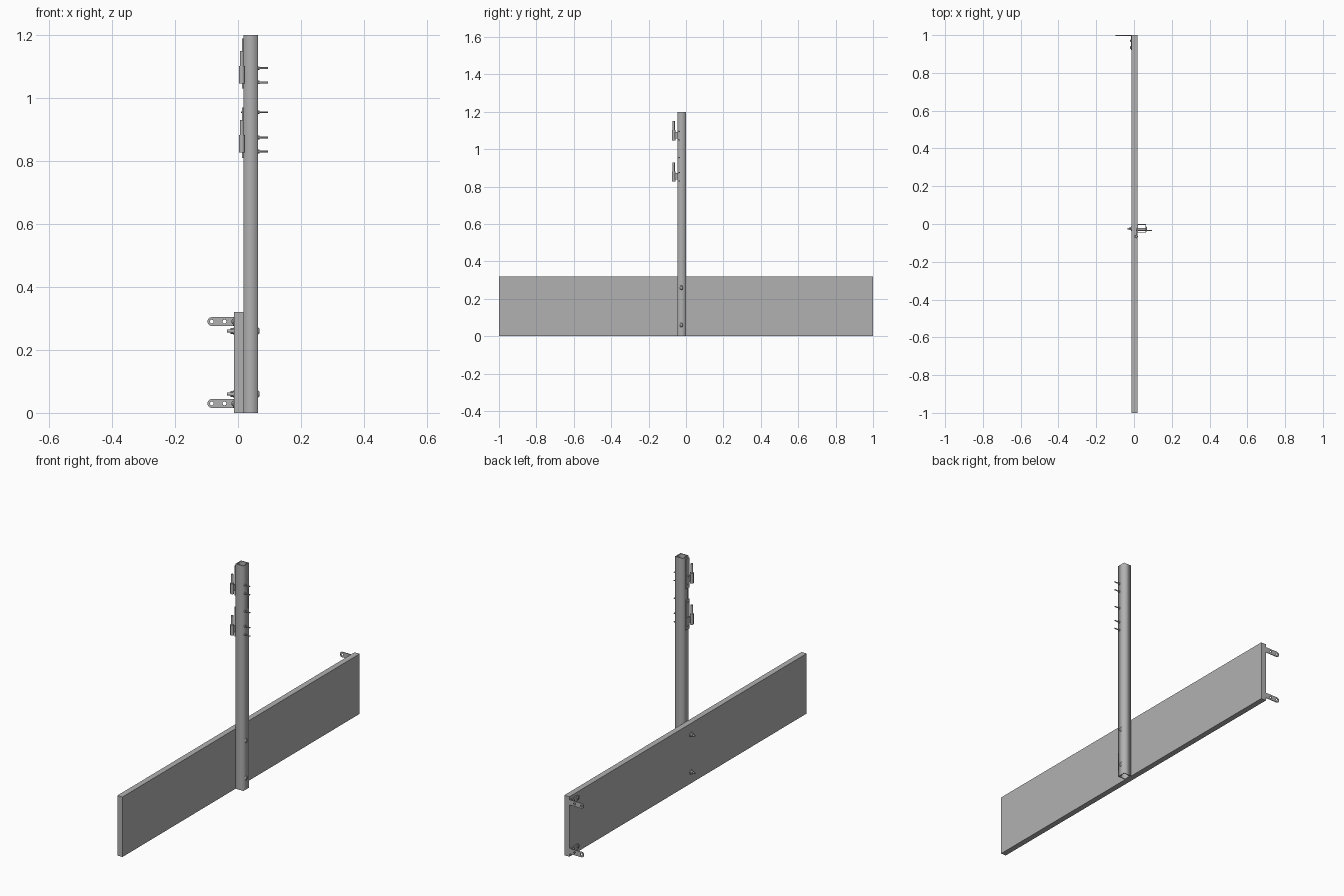
import bpy, math
from mathutils import Matrix, Vector

cube = bpy.data.objects.get("Cube")
if cube:
    bpy.data.objects.remove(cube, do_unlink=True)

grey = bpy.data.materials.new("plain grey")
grey.use_nodes = True
tone = (0.44, 0.44, 0.44, 1)
grey.diffuse_color = tone
grey.node_tree.nodes["Principled BSDF"].inputs["Base Color"].default_value = tone

# Local-to-world axes for flat plates: facing x, y or z
FACING = {
    "x": Matrix(((0, 0, 1), (1, 0, 0), (0, 1, 0))).to_4x4(),
    "y": Matrix.Rotation(math.pi / 2, 4, "X"),
    "z": Matrix.Identity(4),
}


def finish(obj, name):
    obj.name = name
    obj.data.materials.clear()
    obj.data.materials.append(grey)
    return obj


def box(name, low, high):
    low, high = Vector(low), Vector(high)
    bpy.ops.mesh.primitive_cube_add(size=1, location=(low + high) / 2)
    obj = bpy.context.object
    obj.scale = high - low
    bpy.ops.object.transform_apply(location=False, rotation=False, scale=True)
    return finish(obj, name)


def rod(name, start, end, radius, sides=20, tip=None):
    start, end = Vector(start), Vector(end)
    axis = end - start
    bpy.ops.mesh.primitive_cone_add(
        vertices=sides, radius1=radius, radius2=radius if tip is None else tip,
        depth=axis.length, location=(start + end) / 2,
        rotation=axis.to_track_quat("Z", "Y").to_euler())
    if sides > 6:
        bpy.ops.object.shade_smooth_by_angle()
    return finish(bpy.context.object, name)


def circle(cx, cy, r, count=20):
    steps = [2 * math.pi * i / count for i in range(count)]
    return [(cx + r * math.cos(a), cy + r * math.sin(a)) for a in steps]


def rect(x0, y0, x1, y1):
    return [(x0, y0), (x1, y0), (x1, y1), (x0, y1)]


def plate(name, loops, thickness, facing, location):
    """Extrude an outline, with any further loops as holes."""
    curve = bpy.data.curves.new(name, "CURVE")
    curve.dimensions, curve.fill_mode = "2D", "BOTH"
    curve.extrude = thickness / 2
    for loop in loops:
        spline = curve.splines.new("POLY")
        spline.points.add(len(loop) - 1)
        for point, (x, y) in zip(spline.points, loop):
            point.co = (x, y, 0, 1)
        spline.use_cyclic_u = True
    temp = bpy.data.objects.new(name + " outline", curve)
    bpy.context.collection.objects.link(temp)
    graph = bpy.context.evaluated_depsgraph_get()
    mesh = bpy.data.meshes.new_from_object(temp.evaluated_get(graph))
    bpy.data.objects.remove(temp, do_unlink=True)
    obj = bpy.data.objects.new(name, mesh)
    bpy.context.collection.objects.link(obj)
    obj.matrix_world = Matrix.Translation(location) @ FACING[facing]
    return finish(obj, name)


# Board and hollow square post
FACE, BACK, OUT = 0.018, -0.012, 0.064
box("board", (BACK, -1, 0), (FACE, 1, 0.32))
plate("post", [rect(FACE, -0.046, OUT, 0),
               rect(FACE + 0.004, -0.042, OUT - 0.004, -0.004)],
      1.2, "z", (0, 0, 0.6))

# Through bolts joining post and board
for z in (0.06, 0.26):
    y = -0.025
    rod("bolt_shank", (-0.035, y, z), (OUT, y, z), 0.005)
    rod("bolt_washer", (BACK - 0.003, y, z), (BACK, y, z), 0.012)
    rod("bolt_nut", (BACK - 0.012, y, z), (BACK - 0.003, y, z), 0.009, 6)
    rod("bolt_head", (OUT, y, z), (OUT + 0.005, y, z), 0.012, tip=0.007)

# Angle brackets on the rear end of the board
r = 0.014
half_turn = [math.pi / 2 + math.pi * i / 12 for i in range(13)]
arm = [(BACK, -r), (BACK, r)]
arm += [(-0.083 + r * math.cos(a), r * math.sin(a)) for a in half_turn]
leg = [(0, -r), (0, r)]
leg += [(-0.066 + r * math.cos(a), r * math.sin(a)) for a in half_turn]
for z in (0.03, 0.29):
    plate("bracket_arm", [arm, circle(-0.083, 0, 0.006), circle(-0.043, 0, 0.006)],
          0.004, "y", (0, 0.998, z))
    plate("bracket_leg", [leg], 0.004, "x", (BACK - 0.002, 1, z))
    for y in (0.934, 0.97):
        rod("bracket_screw", (BACK - 0.004, y, z), (BACK - 0.008, y, z), 0.008, tip=0.005)

# Hinge plates with upright pins near the top of the post
for base, bolts in ((0.81, (0.83, 0.875, 0.955)), (1.03, (1.05, 1.095))):
    box("hinge_plate", (FACE - 0.005, -0.046, base), (FACE, -0.02, base + 0.16))
    px, py = 0.012, -0.066
    rod("hinge_barrel", (px, py, base + 0.017), (px, py, base + 0.072), 0.0095)
    rod("hinge_pin", (px, py, base + 0.072), (px, py, base + 0.12), 0.006)
    box("hinge_lug", (FACE - 0.005, py, base + 0.028), (FACE, -0.044, base + 0.062))
    for z in bolts:
        y = -0.035
        rod("hinge_bolt", (FACE - 0.008, y, z), (0.095, y, z), 0.003, 12)
        rod("hinge_nut", (OUT, y, z), (OUT + 0.005, y, z), 0.006, 6)
